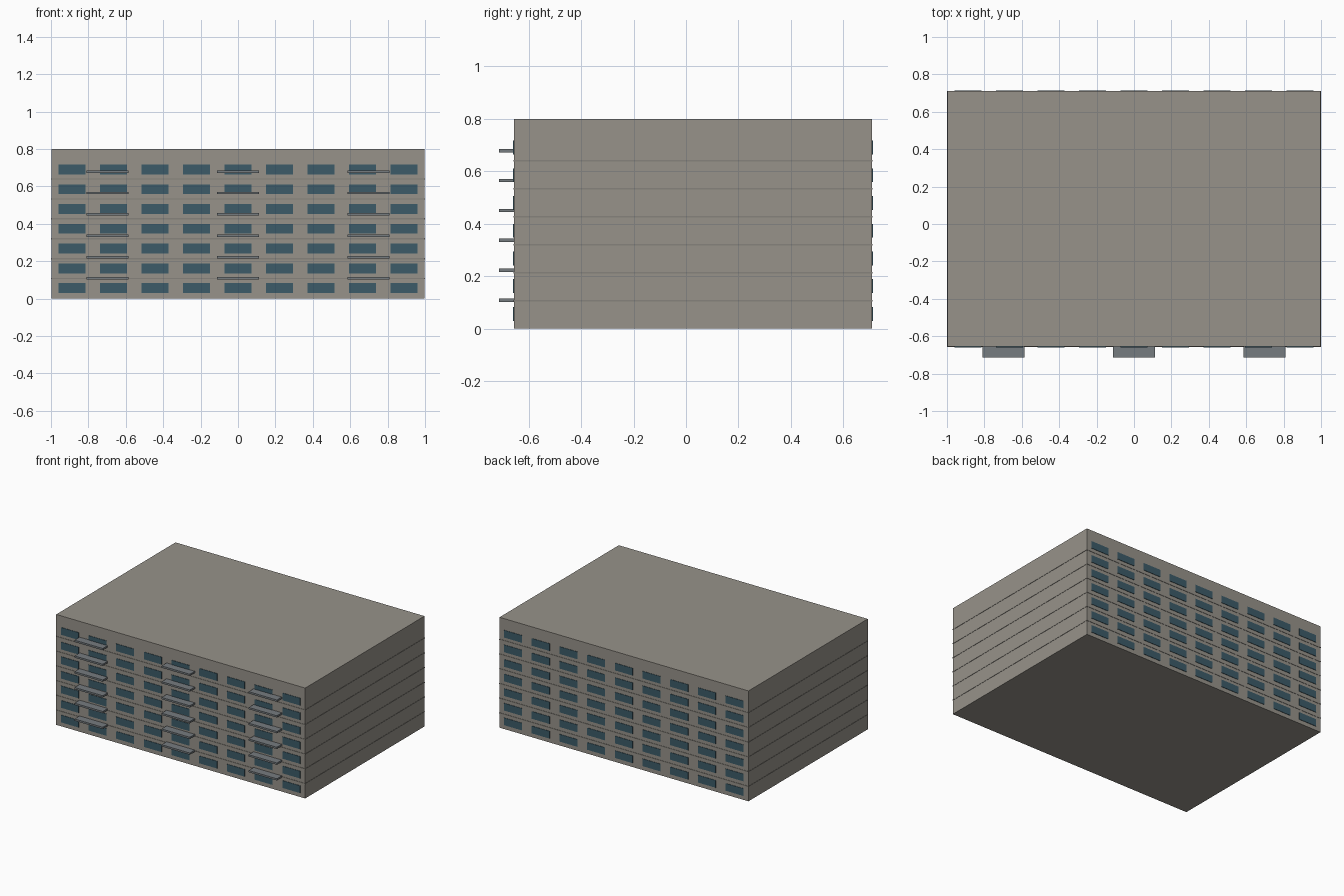
import bpy
import bmesh
from mathutils import Matrix, Vector

if "Cube" in bpy.data.objects:
    bpy.data.objects.remove(bpy.data.objects["Cube"])


def material(name, color):
    m = bpy.data.materials.new(name)
    m.diffuse_color = (*color, 1)
    m.use_nodes = True
    m.node_tree.nodes["Principled BSDF"].inputs["Base Color"].default_value = m.diffuse_color
    return m


def boxes(name, specs, mat):
    """One object made of boxes given as (centre, size)."""
    bm = bmesh.new()
    for c, s in specs:
        bmesh.ops.create_cube(
            bm, size=1,
            matrix=Matrix.Translation(Vector(c)) @ Matrix.Diagonal((*s, 1)))
    me = bpy.data.meshes.new(name)
    bm.to_mesh(me)
    bm.free()
    me.materials.append(mat)
    ob = bpy.data.objects.new(name, me)
    bpy.context.collection.objects.link(ob)
    return ob


concrete = material("concrete", (0.31, 0.29, 0.255))
band_grey = material("band_grey", (0.24, 0.225, 0.20))
glass = material("glass", (0.045, 0.105, 0.14))
slab_grey = material("slab_grey", (0.18, 0.20, 0.215))

FRONT, BACK = -0.656, 0.710
MID, DEPTH = (FRONT + BACK) / 2, BACK - FRONT
FLOORS, STOREY = 7, 0.1067

# Main block
boxes("building_body", [((0, MID, 0.4), (1.996, DEPTH, 0.8))], concrete)

# Thin floor bands around the block
boxes("floor_bands",
      [((0, MID, k * STOREY), (2.0, DEPTH + 0.004, 0.006))
       for k in range(1, FLOORS)], band_grey)

# Window grids on front and back
for name, y in (("front_windows", FRONT), ("back_windows", BACK)):
    boxes(name,
          [(((i - 4) * 0.222, y, 0.056 + k * 0.1058), (0.143, 0.006, 0.053))
           for i in range(9) for k in range(FLOORS)], glass)

# Balcony slabs, three columns on the front
boxes("balconies",
      [((x, (FRONT - 0.713) / 2, 0.108 + k * 0.1142), (0.226, FRONT + 0.713, 0.013))
       for x in (-0.698, 0, 0.698) for k in range(FLOORS - 1)], slab_grey)
